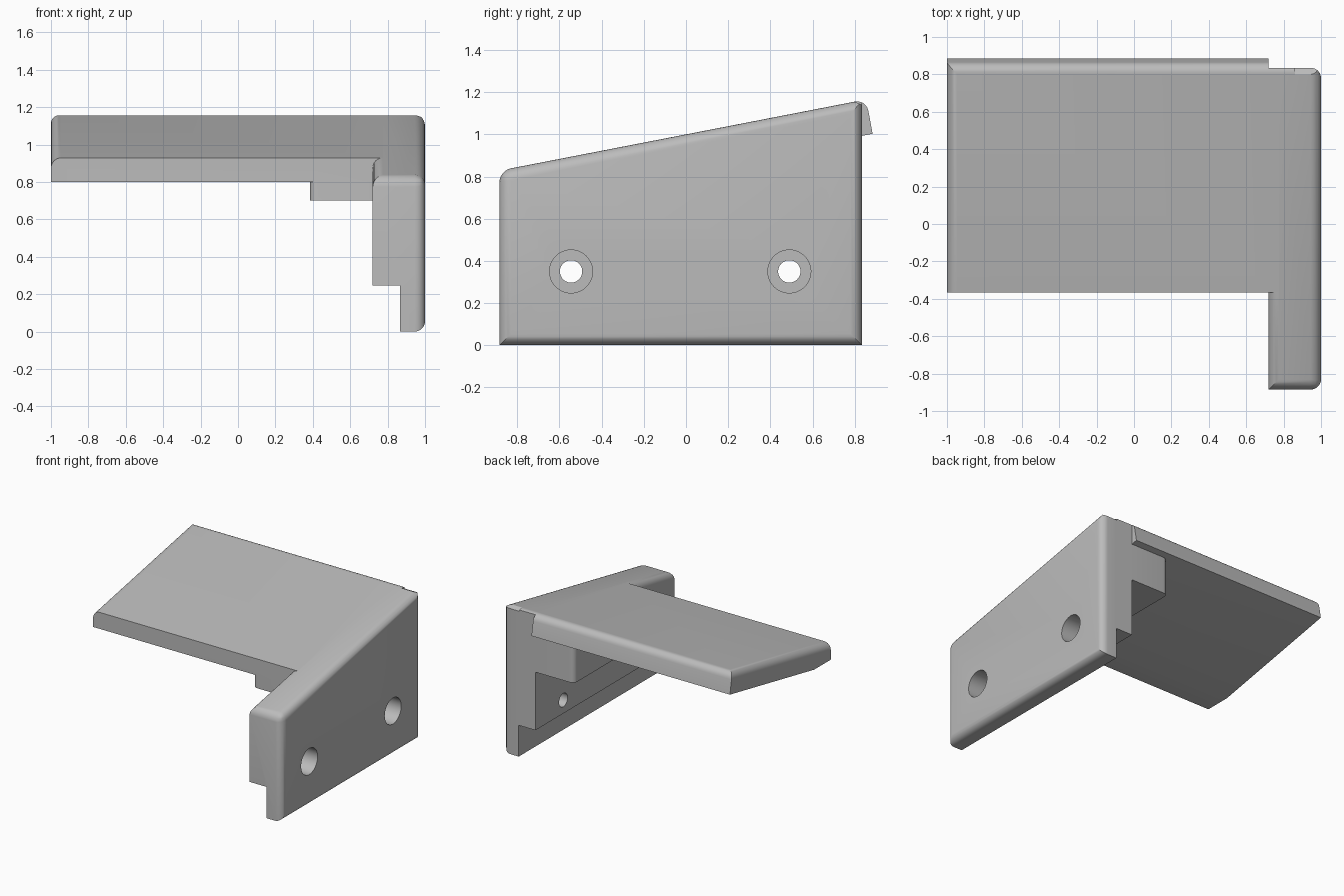
import bpy, bmesh, math
from mathutils import Vector

cube = bpy.data.objects.get("Cube")
if cube:
    bpy.data.objects.remove(cube, do_unlink=True)

SLOPE = 0.194
BACK = 0.835       # rear plane of the side wall
FRONT = -0.885     # front plane of the side wall
SHELF_FRONT = -0.365


def top_z(y):
    return 1.0 + SLOPE * y


def prism(name, profile, x0, x1, radius=0, rounded=None, trim=None):
    """Extrude a (y, z) profile along x; bevel the edges chosen by rounded(a, b)."""
    bm = bmesh.new()
    ends = [[bm.verts.new((x, y, z)) for y, z in profile] for x in (x0, x1)]
    bm.faces.new(ends[0])
    bm.faces.new(ends[1][::-1])
    n = len(profile)
    for i in range(n):
        j = (i + 1) % n
        bm.faces.new((ends[0][i], ends[0][j], ends[1][j], ends[1][i]))
    if rounded:
        edges = [e for e in bm.edges if rounded(e.verts[0].co, e.verts[1].co)]
        bmesh.ops.bevel(bm, geom=edges, offset=radius, offset_type='OFFSET',
                        segments=6, profile=0.5, affect='EDGES')
    if trim:
        point, normal = trim
        bmesh.ops.bisect_plane(bm, geom=bm.verts[:] + bm.edges[:] + bm.faces[:],
                               plane_co=point, plane_no=normal, clear_outer=True)
        bmesh.ops.holes_fill(bm, edges=[e for e in bm.edges if e.is_boundary])
    bmesh.ops.recalc_face_normals(bm, faces=bm.faces)
    mesh = bpy.data.meshes.new(name)
    bm.to_mesh(mesh)
    bm.free()
    obj = bpy.data.objects.new(name, mesh)
    bpy.context.collection.objects.link(obj)
    return obj


def box(name, x0, x1, y0, y1, z0, z1):
    return prism(name, [(y0, z0), (y1, z0), (y1, z1), (y0, z1)], x0, x1)


def rod(name, x0, x1, y, z, r):
    ring = [math.tau * i / 48 for i in range(48)]
    return prism(name, [(y + r * math.cos(a), z + r * math.sin(a)) for a in ring], x0, x1)


def combine(target, other, operation):
    mod = target.modifiers.new("join", 'BOOLEAN')
    mod.operation = operation
    mod.solver = 'EXACT'
    mod.object = other
    bpy.context.view_layer.objects.active = target
    bpy.ops.object.modifier_apply(modifier=mod.name)
    bpy.data.objects.remove(other, do_unlink=True)


# Side wall: rounded around its outer face, along the inner top and front top edges
def wall_edges(a, b):
    outer = a.x > 0.99 and b.x > 0.99
    upper = a.z > 0.5 and b.z > 0.5
    inner_top = upper and a.x < 0.8 and b.x < 0.8
    front_top = upper and a.y < 0 and b.y < 0
    return outer or inner_top or front_top


bracket = prism("bracket",
                [(FRONT, 0), (BACK, 0), (BACK, top_z(BACK)), (FRONT, top_z(FRONT))],
                0.72, 1.0, 0.055, wall_edges,
                trim=(Vector((0, 0.80, 1.155)), Vector((0, 0.4, 0.92))))

# Step along the foot of the wall
combine(bracket, box("step_cutter", 0.5, 0.865, -1, 1, -0.1, 0.245), 'DIFFERENCE')


# Sloping shelf with rounded left and rear top edges
def on_top(v):
    return abs(v.z - top_z(v.y)) < 0.005


def shelf_edges(a, b):
    if not (on_top(a) and on_top(b)):
        return False
    return (a.x < -0.9 and b.x < -0.9) or (a.y > 0.8 and b.y > 0.8)


shelf = prism("shelf",
              [(SHELF_FRONT, 0.80), (-0.16, 0.80), (0.885, 1.003),
               (0.855, top_z(0.855)), (SHELF_FRONT, top_z(SHELF_FRONT))],
              -1.0, 0.86, 0.055, shelf_edges)
combine(shelf, box("lip_cutter", 0.72, 1.2, BACK, 1.2, 0.5, 1.5), 'DIFFERENCE')
combine(bracket, shelf, 'UNION')

# Support block under the shelf, with rounded upright corners
support = prism("support_block",
                [(SHELF_FRONT, 0.70), (BACK, 0.70), (BACK, 1.05), (SHELF_FRONT, 0.86)],
                0.385, 0.78, 0.04,
                lambda a, b: a.x < 0.4 and b.x < 0.4 and abs(a.y - b.y) < 0.01)
combine(bracket, support, 'UNION')

# Counterbored screw holes
for y in (-0.545, 0.49):
    combine(bracket, rod("bore_cutter", 0.84, 1.1, y, 0.35, 0.102), 'DIFFERENCE')
    combine(bracket, rod("hole_cutter", 0.6, 1.1, y, 0.35, 0.053), 'DIFFERENCE')

# Single grey finish
grey = bpy.data.materials.new("plain grey")
grey.use_nodes = True
colour = (0.5, 0.5, 0.5, 1)
grey.diffuse_color = colour
grey.node_tree.nodes["Principled BSDF"].inputs["Base Color"].default_value = colour
bracket.data.materials.clear()
bracket.data.materials.append(grey)

bpy.ops.object.select_all(action='DESELECT')
bracket.select_set(True)
bpy.context.view_layer.objects.active = bracket
bpy.ops.object.shade_smooth_by_angle(angle=math.radians(28))
